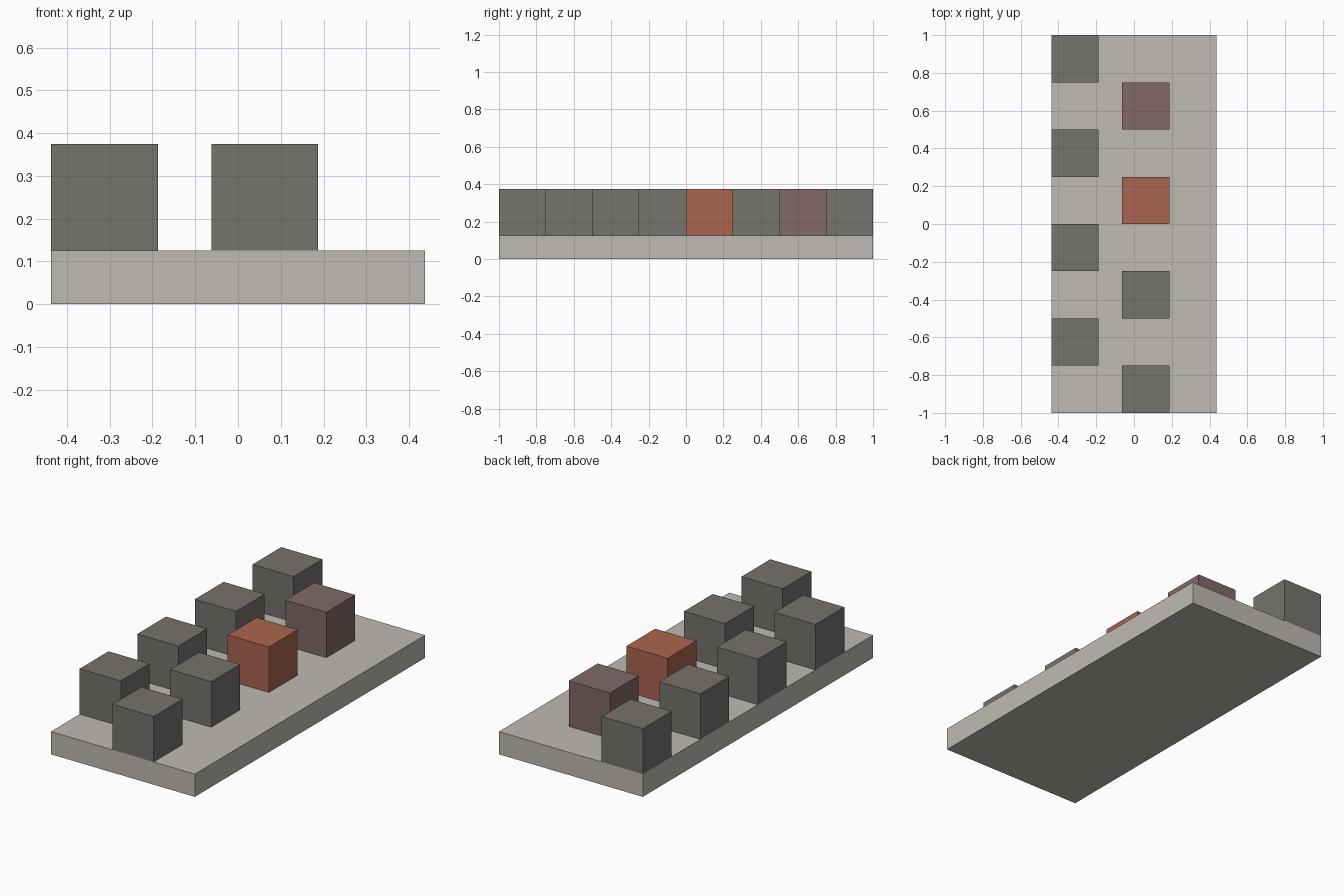
import bpy

old = bpy.data.objects.get("Cube")
if old:
    bpy.data.objects.remove(old, do_unlink=True)


def linear(c):
    c /= 255
    return c / 12.92 if c <= 0.04045 else ((c + 0.055) / 1.055) ** 2.4


def material(name, r, g, b):
    colour = (linear(r), linear(g), linear(b), 1)
    mat = bpy.data.materials.new(name)
    mat.use_nodes = True
    mat.diffuse_color = colour
    mat.node_tree.nodes["Principled BSDF"].inputs["Base Color"].default_value = colour
    return mat


def box(name, centre, size, mat):
    bpy.ops.mesh.primitive_cube_add(size=1, location=centre)
    obj = bpy.context.object
    obj.name = name
    obj.scale = size
    bpy.ops.object.transform_apply(location=False, rotation=False, scale=True)
    obj.data.materials.append(mat)
    return obj


stone = material("pale stone", 191, 186, 179)
grey = material("dark warm grey", 118, 115, 109)
orange = material("burnt orange", 170, 101, 78)
mauve = material("dusky mauve", 129, 104, 105)

UNIT = 0.25

# Base slab
box("base_slab", (0, 0, UNIT / 4), (3.5 * UNIT, 8 * UNIT, UNIT / 2), stone)

# Two staggered rows of blocks, front to back
rows = {
    "outer_block": (-0.3125, -0.625, [grey] * 4),
    "inner_block": (0.0625, -0.875, [grey, grey, orange, mauve]),
}
for name, (x, y, mats) in rows.items():
    for i, mat in enumerate(mats):
        box(f"{name}_{i + 1}", (x, y + 2 * UNIT * i, UNIT), (UNIT,) * 3, mat)
